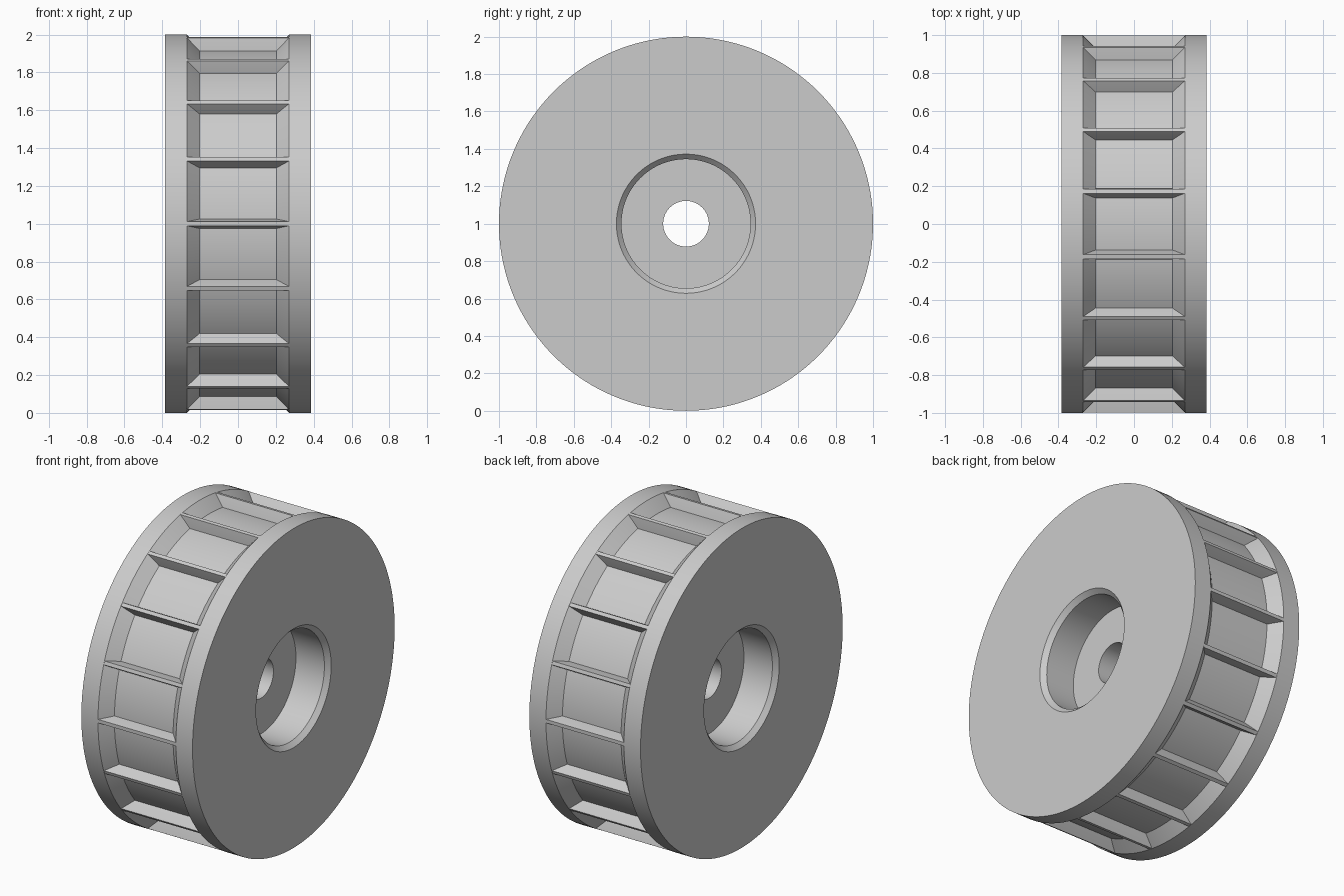
import bpy
import bmesh
from math import cos, sin, radians, tau

cube = bpy.data.objects.get("Cube")
if cube:
    bpy.data.objects.remove(cube, do_unlink=True)

RIBS = 18
SEGMENTS = RIBS * 8
FLOOR = 0.933       # groove floor radius
LIP = 0.27          # groove half width at the rim

grey = bpy.data.materials.new("light grey")
grey.use_nodes = True
colour = (0.6, 0.6, 0.6, 1)
grey.diffuse_color = colour
grey.node_tree.nodes["Principled BSDF"].inputs["Base Color"].default_value = colour


def finish(name, bm):
    """Turn a bmesh into a grey object with smooth curves and crisp edges."""
    bmesh.ops.recalc_face_normals(bm, faces=bm.faces)
    mesh = bpy.data.meshes.new(name)
    bm.to_mesh(mesh)
    bm.free()
    mesh.materials.append(grey)
    obj = bpy.data.objects.new(name, mesh)
    obj.location.z = 1
    bpy.context.collection.objects.link(obj)
    bpy.ops.object.select_all(action='DESELECT')
    obj.select_set(True)
    bpy.context.view_layer.objects.active = obj
    bpy.ops.object.shade_smooth_by_angle(angle=radians(25))
    return obj


def bridge(bm, first, second):
    """Join two closed loops of vertices with quads."""
    n = len(first)
    for i in range(n):
        j = (i + 1) % n
        bm.faces.new((first[i], first[j], second[j], second[i]))


# Wheel body: half profile (x, radius) from bore to groove, mirrored and spun
half = [(0.16, 0.122), (0.16, 0.345), (0.357, 0.345), (0.385, 0.372),
        (0.385, 1.0), (LIP, 1.0), (LIP - 0.067, FLOOR)]
profile = half + [(-x, r) for x, r in reversed(half)]
bm = bmesh.new()
rings = []
for k in range(SEGMENTS):
    a = tau * k / SEGMENTS
    rings.append([bm.verts.new((x, -r * cos(a), r * sin(a))) for x, r in profile])
for k in range(SEGMENTS):
    bridge(bm, rings[k], rings[(k + 1) % SEGMENTS])
finish("wheel_body", bm)

# Tapered ribs across the groove, ends buried in its sloping walls
section = [(-0.027, FLOOR - 0.02), (-0.025, FLOOR), (-0.011, 0.999),
           (0.011, 0.999), (0.025, FLOOR), (0.027, FLOOR - 0.02)]
bm = bmesh.new()
for k in range(RIBS):
    a = tau * k / RIBS
    ends = []
    for x in (-LIP, LIP):
        ends.append([bm.verts.new((x, -r * cos(a) + t * sin(a), r * sin(a) + t * cos(a)))
                     for t, r in section])
    bridge(bm, *ends)
    for end in ends:
        bm.faces.new(end)
finish("groove_ribs", bm)
